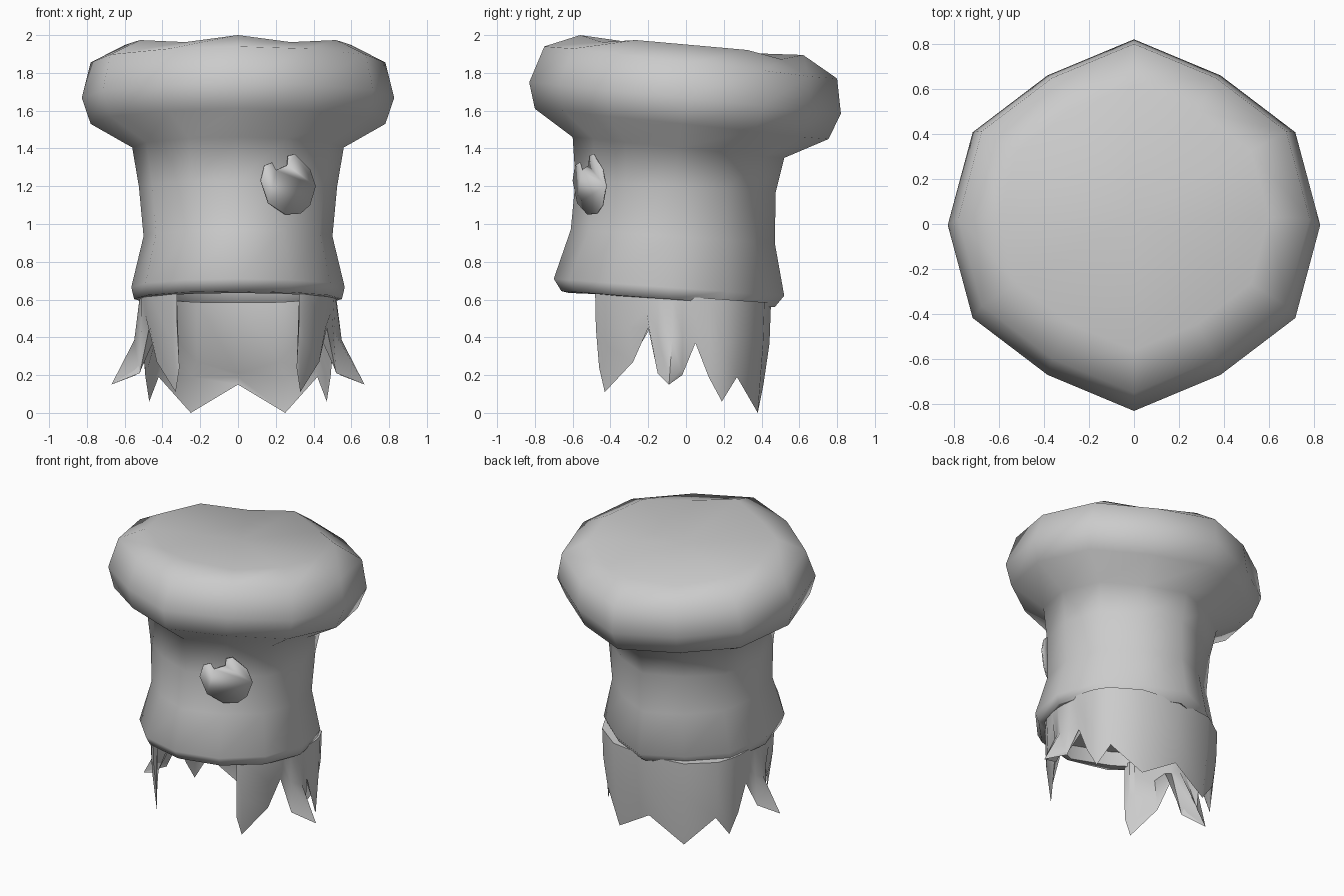
import bpy
from math import sin, cos, pi, radians

cube = bpy.data.objects.get("Cube")
if cube:
    bpy.data.objects.remove(cube, do_unlink=True)

GREY = (0.6, 0.6, 0.6, 1)
mat = bpy.data.materials.new("plain_grey")
mat.use_nodes = True
mat.diffuse_color = GREY
mat.node_tree.nodes["Principled BSDF"].inputs["Base Color"].default_value = GREY


def make(name, verts, faces, angle):
    mesh = bpy.data.meshes.new(name)
    mesh.from_pydata(verts, [], faces)
    mesh.materials.append(mat)
    obj = bpy.data.objects.new(name, mesh)
    bpy.context.collection.objects.link(obj)
    bpy.ops.object.select_all(action="DESELECT")
    obj.select_set(True)
    bpy.context.view_layer.objects.active = obj
    bpy.ops.object.mode_set(mode="EDIT")
    bpy.ops.mesh.select_all(action="SELECT")
    bpy.ops.mesh.normals_make_consistent(inside=False)
    bpy.ops.object.mode_set(mode="OBJECT")
    bpy.ops.object.shade_smooth_by_angle(angle=radians(angle))
    return obj


# Hat: tilted twelve-sided rings
# (half width, front y, back y, front z, back z, front corner fullness, ripple)
SIDES = 12


def ring(half, front, back, z_front, z_back, full=0.93, ripple=0):
    mid, depth = (front + back) / 2, (back - front) / 2
    points = []
    for i in range(SIDES):
        a = 2 * pi * i / SIDES
        k = full if i in (1, 11) else 0.93 if i in (5, 7) else 1
        t = (1 - cos(a)) / 2
        z = z_front + (z_back - z_front) * t - (ripple if k < 1 else 0)
        points.append((half * sin(a) * k, mid - depth * cos(a) * k, z))
    return points


rings = [
    (0.51, -0.61, 0.44, 0.73, 0.66),         # recessed underside
    (0.52, -0.62, 0.45, 0.635, 0.57),        # inner rim
    (0.55, -0.66, 0.47, 0.645, 0.56, 1),     # band bottom
    (0.565, -0.70, 0.52, 0.71, 0.62, 1),
    (0.50, -0.61, 0.47, 0.97, 0.90, 0.95),
    (0.525, -0.585, 0.475, 1.23, 1.17, 0.94),
    (0.56, -0.60, 0.52, 1.46, 1.35),         # puff underside
    (0.78, -0.80, 0.755, 1.61, 1.45),
    (0.827, -0.83, 0.82, 1.75, 1.585),
    (0.78, -0.75, 0.80, 1.94, 1.77),
    (0.60, -0.56, 0.62, 2.0, 1.895, 0.93, 0.03),
]
verts = [p for r in rings for p in ring(*r)]
faces = []
for row in range(len(rings) - 1):
    for i in range(SIDES):
        a, b = row * SIDES + i, row * SIDES + (i + 1) % SIDES
        faces.append((a, b, b + SIDES, a + SIDES))
faces.append(tuple(range(SIDES)))
crown = len(verts)
verts.append((0, 0.03, 1.915))
for i in range(SIDES):
    faces.append((crown - SIDES + i, crown - SIDES + (i + 1) % SIDES, crown))
make("hat", verts, faces, 80)

# Hair: outer lower edge (x, y, z) and inner lower z, from front lock to nape
edge = [
    (0.31, -0.46, 0.24, 0.40),
    (0.33, -0.43, 0.11, 0.42),   # front lock tip
    (0.43, -0.28, 0.27, 0.45),
    (0.47, -0.20, 0.45, 0.48),
    (0.52, -0.15, 0.21, 0.46),
    (0.67, -0.09, 0.15, 0.46),   # side lock tip
    (0.54, -0.02, 0.20, 0.46),
    (0.50, 0.05, 0.37, 0.46),
    (0.49, 0.12, 0.19, 0.45),
    (0.47, 0.19, 0.06, 0.44),    # rear side tip
    (0.42, 0.27, 0.19, 0.42),
    (0.25, 0.38, 0.0, 0.27),     # nape tip
    (0, 0.41, 0.15, 0.21),
]


def scalp(x, y):
    # Rounded-square outline in the direction of the point
    depth = 0.55 if y < 0 else 0.45
    s = (abs(x / 0.52) ** 2.6 + abs(y / depth) ** 2.6) ** (-1 / 2.6)
    return x * s, y * s


def column(x, y, z, inner_z):
    ox, oy = scalp(x, y)
    top = 0.615 - 0.07 * oy
    mid_z = max(0.36, (z + top) / 2)
    mx, my = ox * 0.8 + x * 0.2, oy * 0.8 + y * 0.2
    # Front edges stay thin; the rest thickens inwards above the tips
    shrink = (1, 0.9) if y < -0.4 else (0.8, 0.8)
    ix, iy = ox * shrink[0], oy * shrink[1]
    bx, by = x * 0.9 + ix * 0.1, y * 0.9 + iy * 0.1
    back_z = min(max(z + 0.03, 0.19), inner_z)
    return [(ox, oy, top), (mx, my, mid_z), (x, y, z),
            (bx, by, back_z), (ix, iy, inner_z), (ix, iy, top)]


columns = [column(*e) for e in edge]
columns += [[(-x, y, z) for x, y, z in c] for c in reversed(columns[:-1])]
n = len(columns[0])
verts = [p for c in columns for p in c]
faces = []
for c in range(len(columns) - 1):
    for k in range(n):
        a, b = c * n + k, c * n + (k + 1) % n
        faces.append((a, b, b + n, a + n))
last = (len(columns) - 1) * n
faces += [tuple(range(n)), tuple(range(last, last + n))]
make("hair", verts, faces, 50)

# Badge: thin plate on the hat's front left
outline = [
    (0.12, 1.23), (0.14, 1.31), (0.18, 1.325), (0.20, 1.285), (0.26, 1.31),
    (0.265, 1.36), (0.30, 1.37), (0.38, 1.29), (0.41, 1.20), (0.38, 1.10),
    (0.33, 1.055), (0.25, 1.05), (0.16, 1.11),
]
verts = [(x, -0.597 + 0.6 * (x - 0.12), z) for x, z in outline]
badge = make("badge", verts, [tuple(range(len(outline)))], 40)
plate = badge.modifiers.new("thickness", "SOLIDIFY")
plate.thickness = 0.008
plate.offset = 0
